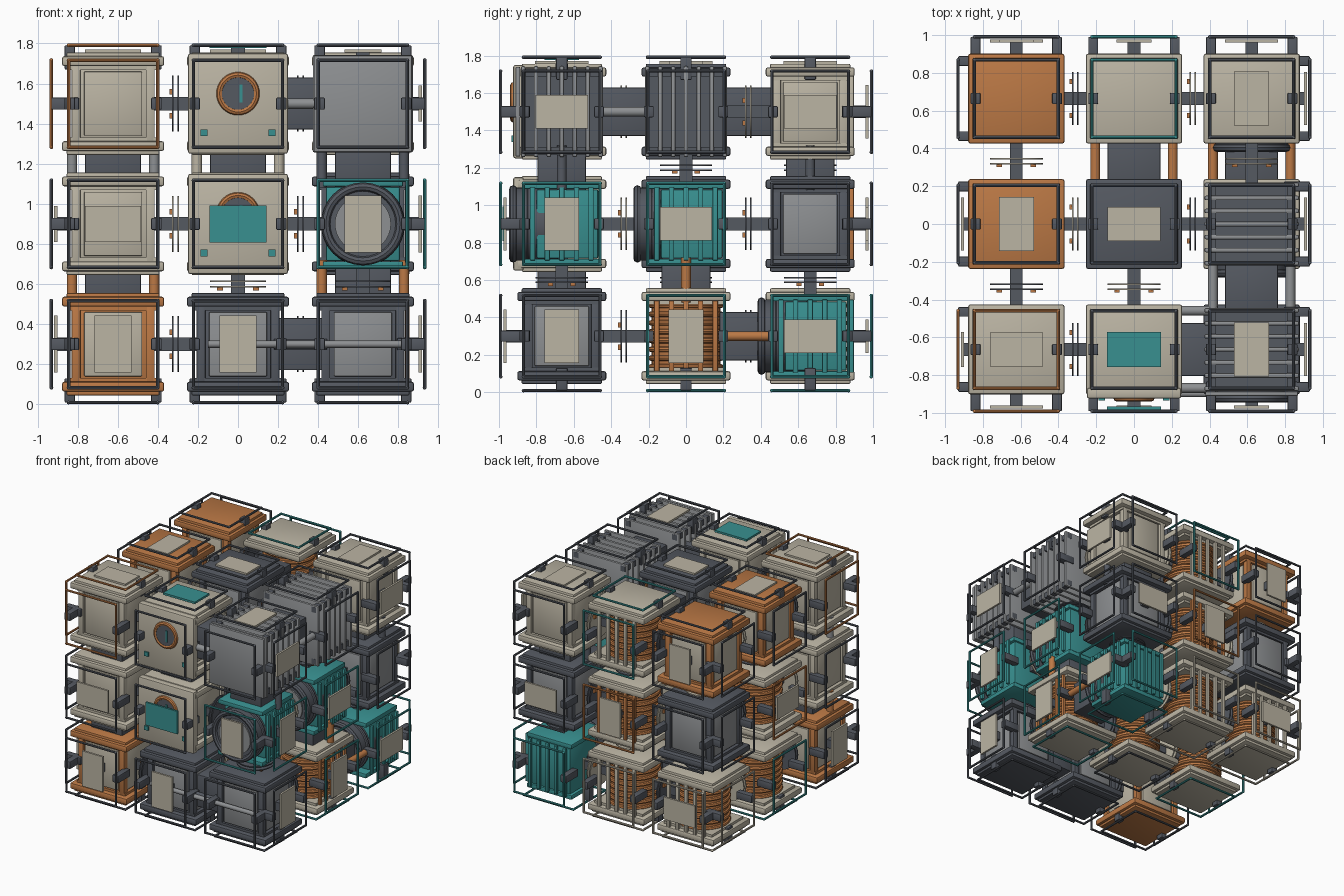
import bpy, bmesh
from math import pi
from mathutils import Vector, Matrix

if "Cube" in bpy.data.objects:
    bpy.data.objects.remove(bpy.data.objects["Cube"])

COL = {'c': (0.50, 0.46, 0.37), 'o': (0.50, 0.19, 0.06), 'd': (0.09, 0.10, 0.12),
       't': (0.04, 0.28, 0.28), 'g': (0.27, 0.28, 0.29)}
MATS = {}
for k, c in COL.items():
    MATS[k] = bpy.data.materials.new({'c': 'cream', 'o': 'orange', 'd': 'dark', 't': 'teal', 'g': 'steel'}[k])
    MATS[k].diffuse_color = (*c, 1)

PITCH = (0.623, 0.664, 0.60)       # cell spacing
HALF = (0.255, 0.238, 0.25)        # module half size
FRAME = (0.308, 0.327, 0.291)      # distance of guard frames from module centre
TAN = ((1, 2), (0, 2), (0, 1))     # tangent axes of each face axis


class Part:
    """One named object gathered from boxes and cylinders."""
    def __init__(self, name, col):
        self.name, self.col, self.bm = name, col, bmesh.new()

    def box(self, c, half, bevel=0.0):
        m = Matrix.Translation(c) @ Matrix.Diagonal((*(2 * h for h in half), 1))
        vs = bmesh.ops.create_cube(self.bm, size=1, matrix=m)['verts']
        if bevel:
            es = list({e for v in vs for e in v.link_edges})
            bmesh.ops.bevel(self.bm, geom=es, offset=bevel, segments=2, profile=0.5, affect='EDGES')
        return self

    def cyl(self, a, b, r, seg=10):
        a, b = Vector(a), Vector(b)
        rot = Vector((0, 0, 1)).rotation_difference(b - a).to_matrix().to_4x4()
        bmesh.ops.create_cone(self.bm, cap_ends=True, segments=seg, radius1=r, radius2=r, depth=(b - a).length,
                              matrix=Matrix.Translation((a + b) / 2) @ rot)
        return self

    def ball(self, c, r):
        bmesh.ops.create_uvsphere(self.bm, u_segments=8, v_segments=6, radius=r, matrix=Matrix.Translation(c))
        return self

    def ring(self, c, axis, r, t, seg=32):
        # torus about a principal axis
        u, v = TAN[axis]
        prof = []
        for i in range(8):
            p = Vector(c)
            m = Matrix.Rotation(2 * pi * i / 8, 2) @ Vector((t, 0))
            p[u] += r + m.x
            p[axis] += m.y
            prof.append(self.bm.verts.new(p))
        es = [self.bm.edges.new((prof[i], prof[(i + 1) % 8])) for i in range(8)]
        ax = Vector([float(i == axis) for i in range(3)])
        bmesh.ops.spin(self.bm, geom=prof + es, cent=c, axis=ax, angle=2 * pi, steps=seg, use_merge=True)
        return self

    def done(self):
        bmesh.ops.recalc_face_normals(self.bm, faces=self.bm.faces)
        for f in self.bm.faces:
            f.smooth = True
        for e in self.bm.edges:
            e.smooth = len(e.link_faces) == 2 and e.calc_face_angle(0) < 0.75
        me = bpy.data.meshes.new(self.name)
        self.bm.to_mesh(me)
        self.bm.free()
        me.materials.append(MATS[self.col])
        bpy.context.collection.objects.link(bpy.data.objects.new(self.name, me))


def at(c, ax, d, u=0.0, v=0.0):
    p = Vector(c)
    p[ax] += d
    p[TAN[ax][0]] += u
    p[TAN[ax][1]] += v
    return p


def dims(ax, d, u, v):
    return at((0, 0, 0), ax, d, u, v)


def centre(i, j, k):
    return Vector(((i - 1) * PITCH[0], (j - 1) * PITCH[1], 0.9 + (k - 1) * PITCH[2]))


def guard_frame(c, ax, s, col):
    # rod rectangle with ball corners, side clamps and a central post
    u, v = (HALF[t] - 0.033 for t in TAN[ax])
    d = s * FRAME[ax]
    pts = [at(c, ax, d, a * u, b * v) for a, b in ((-1, -1), (1, -1), (1, 1), (-1, 1))]
    p = Part('guard_frame', col)
    for n in range(4):
        p.cyl(pts[n], pts[(n + 1) % 4], 0.0085, 8).ball(pts[n], 0.0095)
    p.done()
    p = Part('frame_clamps', 'd')
    inner = 0.17
    mid, half = s * (inner + FRAME[ax]) / 2, (FRAME[ax] - inner) / 2
    for a in (-1, 1):
        p.box(at(c, ax, mid, a * (u - 0.006)), dims(ax, half, 0.026, 0.03), 0.006)
    p.done()


def screen(c, ax, s, w, h, col='c', d=None):
    d = FRAME[ax] - 0.022 if d is None else d
    Part('screen', col).box(at(c, ax, s * d), dims(ax, 0.008, w / 2, h / 2)).done()
    Part('screen_post', 'd').box(at(c, ax, s * (d + 0.14) / 2), dims(ax, (d - 0.14) / 2, 0.034, 0.034)).done()


def slats(c, ax, s, col):
    p = Part('slats', col)
    for n in range(5):
        p.box(at(c, ax, s * 0.222, (n - 2) * 0.078), dims(ax, 0.011, 0.014, 0.195), 0.004)
    p.done()


def caps(c, col):
    # stepped plates above and below
    p = Part('cap_plates', col)
    for s in (-1, 1):
        p.box(at(c, 2, s * 0.212), (HALF[0], HALF[1], 0.025), 0.012)
        p.box(at(c, 2, s * 0.24), (0.232, 0.215, 0.016), 0.008)
        p.box(at(c, 2, s * 0.18), (0.215, 0.20, 0.012))
    p.done()


def box_module(c, col):
    caps(c, col)
    Part('body', col).box(c, (0.187, 0.18, 0.19), 0.015).done()
    p = Part('corner_posts', col)
    for a in (-1, 1):
        for b in (-1, 1):
            p.box(c + Vector((a * 0.185, b * 0.178, 0)), (0.022, 0.022, 0.19), 0.005)
    p.done()
    p = Part('side_panels', 'c' if col in 'co' else 'g')
    for ax in (0, 1):
        for s in (-1, 1):
            p.box(at(c, ax, s * 0.19), dims(ax, 0.01, 0.145, 0.16), 0.006)
    p.done()


def ribbed_module(c, col):
    caps(c, col)
    p = Part('ribbed_drum', 'o').cyl(at(c, 2, -0.19), at(c, 2, 0.19), 0.185, 32)
    for n in range(8):
        p.ring(at(c, 2, (n - 3.5) * 0.047), 2, 0.187, 0.015)
    p.done()


def fin_module(c, col):
    Part('fin_core', 'd').box(c, (0.19, 0.2, 0.19)).done()
    p = Part('cooling_fins', col)
    for n in range(7):
        p.box(at(c, 1, (n - 3) * 0.069), (0.25, 0.012, 0.243), 0.008)
    p.done()
    p = Part('fin_ties', 'd')
    for a in (-1, 1):
        for b in (-1, 1):
            p.box(c + Vector((a * 0.21, 0, b * 0.21)), (0.022, 0.22, 0.022))
    p.done()


def drum_module(c, col):
    Part('drum_box', 't').box(at(c, 1, 0.03), (0.185, 0.165, 0.185), 0.01).done()
    Part('drum_plates', 't').box(at(c, 2, 0.205), (0.2, 0.2, 0.018), 0.006).box(
        at(c, 2, -0.205), (0.2, 0.2, 0.018), 0.006).done()
    Part('barrel', 'd').cyl(at(c, 1, -0.26), at(c, 1, -0.02), 0.195, 32).ring(
        at(c, 1, -0.26), 1, 0.185, 0.022).ring(at(c, 1, -0.17), 1, 0.195, 0.015).done()
    Part('barrel_glass', 'g').cyl(at(c, 1, -0.27), at(c, 1, -0.25), 0.14, 32).done()


def lens_module(c, col):
    box_module(c, col)
    Part('face_plate', col).box(at(c, 1, -0.232), (0.25, 0.028, 0.25), 0.012).done()
    e = at(c, 1, -0.26, 0, 0.05)
    Part('lens_ring', 'o').ring(e, 1, 0.092, 0.016).done()
    Part('lens', 'd').cyl(at(e, 1, -0.01), at(e, 1, 0.02), 0.09, 32).done()
    p = Part('teal_indicators', 't').box(at(e, 1, -0.012, 0.015), (0.008, 0.005, 0.045))
    for s in (-1, 1):
        p.box(at(c, 1, -0.262, s * 0.17, -0.145), (0.017, 0.008, 0.017))
    p.done()


BUILD = {'B': box_module, 'R': ribbed_module, 'F': fin_module, 'D': drum_module, 'L': lens_module}
# layers bottom to top, rows front to back, left to right: kind, body colour, frame colour
GRID = ["Bod Bdd Bdd/Rct Rcd Rct/Rcc Rcc Ddt", "Bcd Lcd Ddt/Rco Bdd Ddt/Bdd Rco Bdd",
        "Bco Lcd Fgd/Bod Bdd Fgd/Bod Rct Bcd"]
for k, layer in enumerate(GRID):
    for j, row in enumerate(layer.split('/')):
        for i, (kind, col, fr) in enumerate(row.split()):
            c = centre(i, j, k)
            BUILD[kind](c, col)
            for ax, n in enumerate((i, j, k)):
                if n != 1:
                    guard_frame(c, ax, n - 1, fr)

# joints: wide coupling with two pipes, or a stub with two thin flanges
COUPLED = {(0, 0, 1, 2): 'g', (1, 0, 1, 2): 'c', (0, 0, 0, 2): 'o', (2, 0, 1, 2): 'd', (2, 1, 0, 2): 'o',
           (2, 2, 1, 2): 'd', (1, 0, 2, 0): 'g', (1, 0, 0, 0): 'd', (2, 0, 2, 1): 'g', (1, 1, 2, 1): 'o',
           (2, 1, 0, 1): 'o'}
for i in range(3):
    for j in range(3):
        for k in range(3):
            for ax in range(3):
                if (i, j, k)[ax] == 2:
                    continue
                m = at(centre(i, j, k), ax, PITCH[ax] / 2)
                gap = PITCH[ax] / 2 - 0.18
                if (i, j, k, ax) in COUPLED:
                    Part('coupling', 'd').box(m, dims(ax, gap, 0.14, 0.13), 0.008).done()
                    p = Part('coupling_pipes', COUPLED[i, j, k, ax])
                    for s in (-1, 1):
                        p.cyl(at(m, ax, -gap, s * 0.205), at(m, ax, gap, s * 0.205), 0.026, 12)
                    p.done()
                else:
                    Part('joint_stub', 'd').box(m, dims(ax, gap, 0.034, 0.034)).done()
                    p = Part('joint_flanges', 'c' if (i + j + k) % 2 else 'd')
                    for s in (-1, 1):
                        p.cyl(at(m, ax, s * 0.013 - 0.004), at(m, ax, s * 0.013 + 0.004), 0.14, 24)
                    p.done()
                    p = Part('joint_bolts', 'o')
                    for a in (-1, 1):
                        for b in (-1, 1):
                            p.box(at(m, ax, -0.024, a * 0.09, b * 0.06), dims(ax, 0.007, 0.014, 0.014))
                    p.done()

# screens: cell, axis, side, landscape flag
for i, j, k, ax, s, land in [
        (0, 0, 1, 1, -1, 1), (2, 0, 1, 1, -1, 0), (0, 0, 0, 1, -1, 0), (1, 0, 0, 1, -1, 0),
        (2, 0, 2, 0, 1, 1), (2, 2, 2, 0, 1, 1), (2, 0, 1, 0, 1, 0), (2, 1, 1, 0, 1, 1), (2, 0, 0, 0, 1, 0),
        (2, 1, 0, 0, 1, 0), (2, 2, 0, 0, 1, 1), (2, 2, 2, 2, 1, 0), (0, 1, 2, 2, 1, 0), (1, 1, 2, 2, 1, 1),
        (0, 0, 2, 2, 1, 1), (2, 0, 2, 2, 1, 0), (2, 2, 1, 1, 1, 1), (0, 2, 2, 1, 1, 0), (1, 2, 1, 1, 1, 0),
        (0, 2, 0, 1, 1, 1), (0, 1, 1, 0, -1, 1), (0, 0, 0, 0, -1, 0)]:
    w, h = (0.28, 0.18) if land else (0.185, 0.285)
    screen(centre(i, j, k), ax, s, w, h, d=0.262 if ax == 2 else None)
screen(centre(1, 0, 1), 1, -1, 0.285, 0.185, 't', 0.31)
screen(centre(1, 0, 2), 2, 1, 0.285, 0.185, 't', 0.285)

# slatted faces
for i, j, k, ax, col in [(2, 2, 0, 0, 't'), (2, 2, 0, 1, 't'), (2, 1, 1, 0, 't'), (2, 0, 1, 0, 't'), (2, 1, 0, 0, 'o'),
                         (1, 2, 2, 1, 'c'), (1, 2, 1, 1, 'o'), (1, 2, 0, 1, 'c'), (0, 2, 0, 1, 'c')]:
    slats(centre(i, j, k), ax, 1, col)

# large front plate, long service pipe
Part('fin_front_plate', 'g').box(at(centre(2, 0, 2), 1, -0.235), (0.245, 0.012, 0.24), 0.006).done()
c = centre(1, 0, 0)
Part('service_pipe', 'g').cyl(at(c, 1, -0.235, -0.15), at(c, 1, -0.235, 0.82), 0.018, 12).done()

for m in bpy.data.materials:
    if m.users and not m.is_grease_pencil:
        m.use_nodes = True
        m.node_tree.nodes["Principled BSDF"].inputs["Base Color"].default_value = m.diffuse_color
